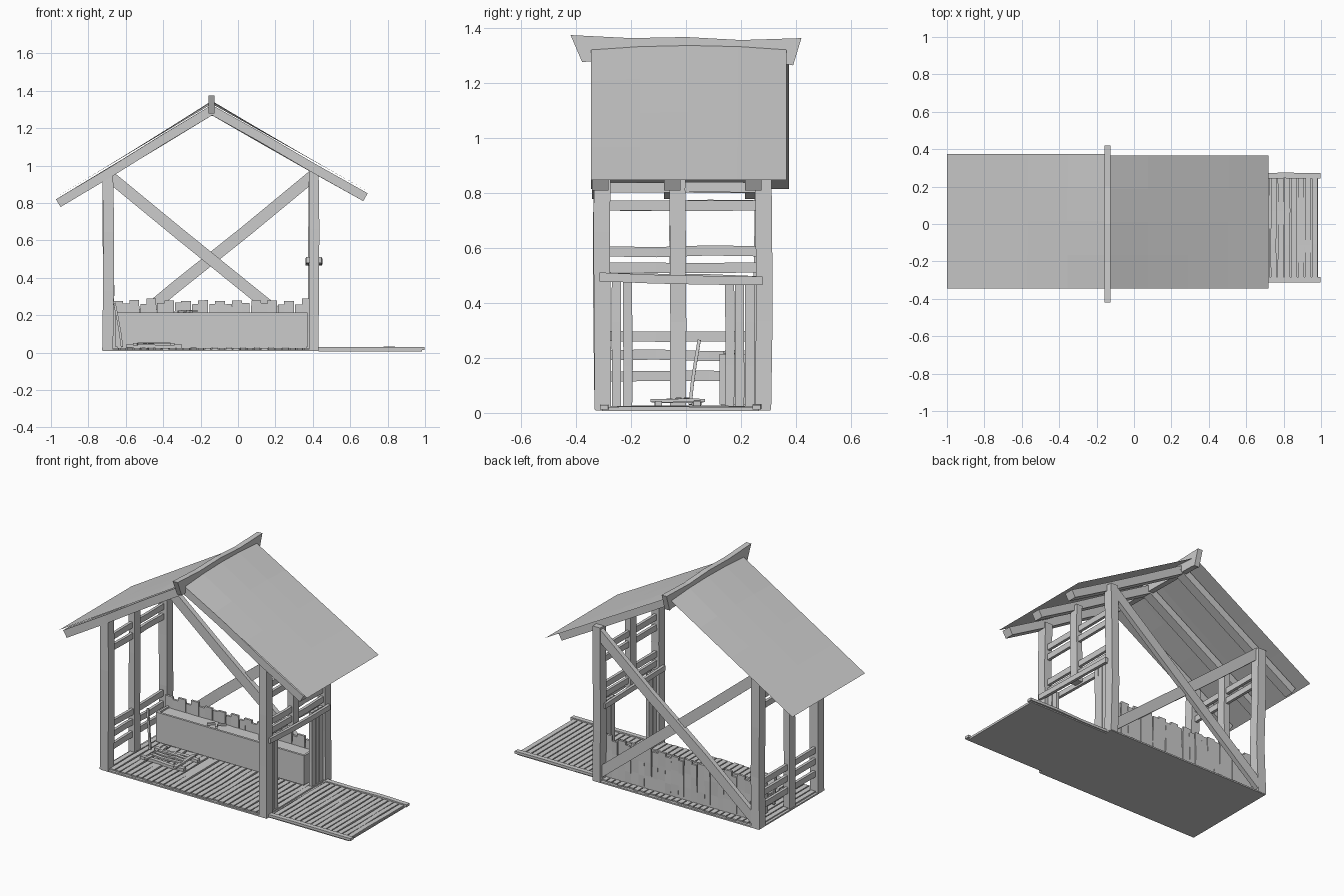
import bpy, bmesh, random
from mathutils import Vector, Matrix

random.seed(4)
if "Cube" in bpy.data.objects:
    bpy.data.objects.remove(bpy.data.objects["Cube"])

wood = bpy.data.materials.new("weathered grey")
wood.use_nodes = True
GREY = (0.6, 0.6, 0.6, 1)
wood.diffuse_color = GREY
wood.node_tree.nodes["Principled BSDF"].inputs["Base Color"].default_value = GREY


def finish(name, bm):
    mesh = bpy.data.meshes.new(name)
    bmesh.ops.recalc_face_normals(bm, faces=bm.faces)
    bm.to_mesh(mesh)
    bm.free()
    mesh.materials.append(wood)
    obj = bpy.data.objects.new(name, mesh)
    bpy.context.collection.objects.link(obj)
    return obj


def beam(name, start, end, width, depth, side=(0, 1, 0), rough=0.004, cuts=2):
    """Timber from start to end; width runs along side, depth across it."""
    a, b = Vector(start), Vector(end)
    along = (b - a).normalized()
    across = Vector(side)
    across = (across - along * across.dot(along)).normalized()
    third = along.cross(across)
    bm = bmesh.new()
    rings = []
    for i in range(cuts + 2):
        centre = a.lerp(b, i / (cuts + 1))
        if 0 < i <= cuts:
            centre += (across + third) * random.uniform(-rough, rough)
        rings.append([bm.verts.new(centre + across * (u * width / 2) + third * (v * depth / 2))
                      for u, v in ((-1, -1), (1, -1), (1, 1), (-1, 1))])
    for r, s in zip(rings, rings[1:]):
        for k in range(4):
            bm.faces.new((r[k], r[(k + 1) % 4], s[(k + 1) % 4], s[k]))
    bm.faces.new(rings[0])
    bm.faces.new(rings[-1])
    return finish(name, bm)


def box(name, lo, hi):
    bm = bmesh.new()
    bmesh.ops.create_cube(bm, size=1)
    lo, hi = Vector(lo), Vector(hi)
    size = hi - lo
    bm.transform(Matrix.Translation((lo + hi) / 2) @ Matrix.Diagonal((*size, 1)))
    return finish(name, bm)


LEFT, RIGHT = -0.697, 0.405      # wall planes
FRONT, BACK = -0.303, 0.28       # post rows
RIDGE = -0.14

# Corner posts and the middle posts of the end walls
for y, row in ((FRONT, "front"), (BACK, "back")):
    beam(row + "_left_post", (LEFT, y, 0.012), (LEFT, y, 0.96), 0.06, 0.058, rough=0.008)
    beam(row + "_right_post", (RIGHT, y, 0.012), (RIGHT, y, 0.98), 0.06, 0.052, rough=0.006)
beam("left_middle_post", (LEFT, -0.03, 0.015), (LEFT, -0.03, 0.96), 0.058, 0.04)
beam("right_middle_post", (RIGHT, -0.03, 0.48), (RIGHT, -0.03, 0.98), 0.058, 0.04)

# Horizontal rails in the end walls
for x, heights in ((LEFT, (0.132, 0.21, 0.28, 0.755, 0.82)),
                   (RIGHT, (0.53, 0.588, 0.755, 0.82))):
    for z in heights:
        beam("wall_rail", (x, FRONT, z), (x, BACK, z), 0.018, 0.037, (1, 0, 0))
for x in (RIGHT - 0.033, RIGHT + 0.033):
    beam("gate_bar", (x, -0.315, 0.495), (x, 0.278, 0.481), 0.018, 0.032, (1, 0, 0))

# Upright boards flanking the entrance
for y in (-0.253, -0.213, 0.158, 0.195, 0.232):
    beam("entrance_board", (RIGHT, y, 0.015), (RIGHT, y, 0.49), 0.034, 0.02, rough=0.003)

# Crossed braces on the back
beam("back_brace_down_right", (-0.69, 0.275, 0.945), (0.405, 0.275, 0.055), 0.032, 0.062)
beam("back_brace_down_left", (0.4, 0.292, 0.945), (-0.69, 0.292, 0.055), 0.03, 0.062)

# Back wall palings of uneven height
count = 23
for i in range(count):
    x = -0.643 + i * 1.01 / (count - 1)
    top = (0.283 if i % 2 == 0 else 0.262) + random.uniform(-0.008, 0.008)
    beam("back_paling", (x, 0.24, 0.015), (x + random.uniform(-0.006, 0.006), 0.24, top),
         0.014, 0.052 if i % 2 == 0 else 0.04, rough=0.002)

# Feeding trough
box("trough_front", (-0.655, 0.122, 0.03), (0.372, 0.136, 0.215))
for x in (-0.655, 0.358):
    box("trough_end", (x, 0.13, 0.03), (x + 0.014, 0.235, 0.213))
box("trough_filling", (-0.645, 0.13, 0.02), (0.365, 0.236, 0.203))
beam("trough_scoop_handle", (-0.32, 0.15, 0.218), (-0.22, 0.2, 0.222), 0.014, 0.012)
beam("trough_scoop_head", (-0.29, 0.2, 0.218), (-0.25, 0.14, 0.22), 0.014, 0.012)

# Floor and entrance deck, each a slab covered with planks running front to back
box("floor_slab", (-0.722, -0.33, 0.008), (0.43, 0.308, 0.017))
box("deck_slab", (0.43, -0.305, 0.006), (0.985, 0.265, 0.013))
for name, x0, x1, y0, y1, z, n in (("floor_plank", -0.71, 0.425, -0.325, 0.3, 0.019, 30),
                                   ("deck_plank", 0.435, 0.985, -0.3, 0.262, 0.016, 15)):
    step = (x1 - x0) / n
    for i in range(n):
        x = x0 + (i + 0.5) * step
        beam(name, (x, y0 + random.uniform(0, 0.012), z), (x, y1 - random.uniform(0, 0.012), z),
             step * 0.82, 0.012, (1, 0, 0), rough=0.002)
for y in (-0.298, 0.257):
    beam("deck_edge_rail", (0.42, y, 0.021), (0.998, y, 0.021), 0.03, 0.016, rough=0.003)

# Small pallet on the floor and a leaning stick
for y in (-0.1, 0.04):
    beam("pallet_bearer", (-0.6, y, 0.034), (-0.3, y, 0.034), 0.024, 0.018)
for x in (-0.55, -0.35):
    beam("pallet_end", (x, -0.13, 0.045), (x, 0.07, 0.045), 0.022, 0.012, (1, 0, 0))
for y in (-0.06, -0.03, 0.0):
    beam("pallet_slat", (-0.55, y, 0.047), (-0.35, y, 0.047), 0.02, 0.01)
beam("leaning_stick", (-0.62, 0.015, 0.03), (-0.66, 0.048, 0.265), 0.012, 0.012)

# Roof: gently sagging sheets over three pairs of rafters
for name, eave_x, eave_z, y1 in (("left", -1.0, 0.815, 0.375), ("right", 0.72, 0.848, 0.365)):
    eave, top = Vector((eave_x, 0, eave_z)), Vector((RIDGE, 0, 1.338))
    slope = (eave - top).normalized()
    down = Vector((slope.z, 0, -slope.x)) * (1 if slope.x > 0 else -1)
    bm = bmesh.new()
    grid = []
    for i in range(5):
        t = i / 4
        row = []
        for j in range(5):
            s = j / 4
            lift = 0.016 * (1 - (2 * s - 1) ** 2) * (1 - t) - 0.008
            p = top.lerp(eave, t)
            row.append(bm.verts.new((p.x, -0.345 + s * (y1 + 0.345), p.z + lift * (1 - t))))
        grid.append(row)
    for i in range(4):
        for j in range(4):
            bm.faces.new((grid[i][j], grid[i + 1][j], grid[i + 1][j + 1], grid[i][j + 1]))
    bmesh.ops.solidify(bm, geom=bm.faces[:], thickness=0.007)
    finish(name + "_roof_sheet", bm)
    for y in (-0.312, -0.05, 0.245):
        a = top + down * 0.036
        b = eave - slope * 0.025 + down * 0.034
        a.y = b.y = y
        beam(name + "_rafter", a, b, 0.06, 0.048, rough=0.003)

# Ridge beam with flared, undercut ends
profile = ((-0.42, 1.375), (-0.2, 1.364), (0.0, 1.368), (0.2, 1.357), (0.42, 1.364),
           (0.39, 1.265), (0.36, 1.27), (-0.34, 1.28), (-0.378, 1.277))
bm = bmesh.new()
face = bm.faces.new([bm.verts.new((RIDGE - 0.019, y, z)) for y, z in profile])
out = bmesh.ops.extrude_face_region(bm, geom=[face])
bmesh.ops.translate(bm, vec=(0.034, 0, 0),
                    verts=[v for v in out["geom"] if isinstance(v, bmesh.types.BMVert)])
finish("ridge_beam", bm)
